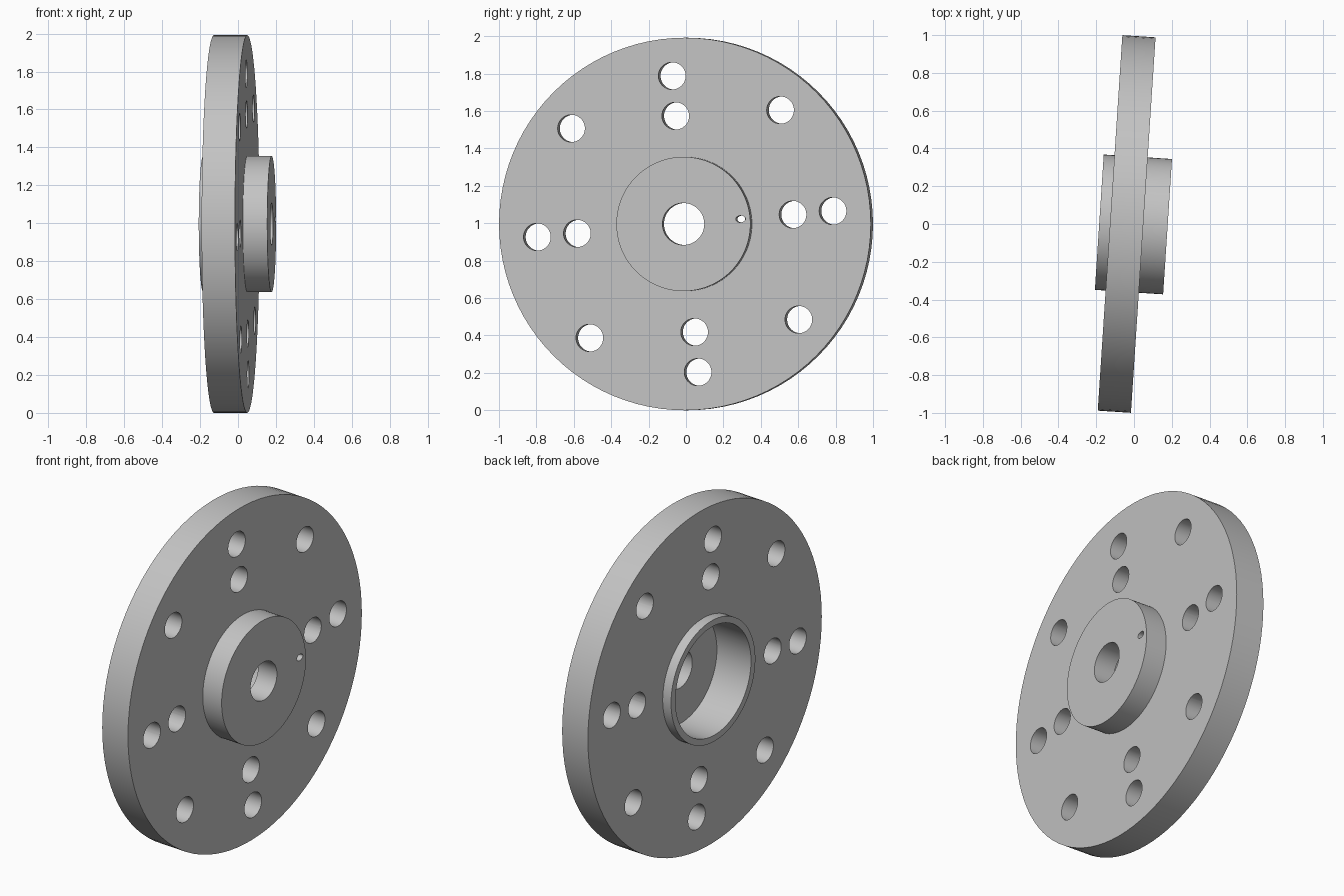
import bpy, bmesh, math
from mathutils import Matrix, Vector

if "Cube" in bpy.data.objects:
    bpy.data.objects.remove(bpy.data.objects["Cube"], do_unlink=True)

TILT = math.radians(3.75)
RADIUS = 0.996
PLATE = (-0.127, 0.049)      # plate faces along the axle
HUB = (-0.184, 0.178)        # hub ends along the axle
HUB_R, POCKET_R, BORE_R = 0.359, 0.322, 0.112

steel = bpy.data.materials.new("plain grey metal")
steel.diffuse_color = (0.55, 0.55, 0.55, 1)
steel.use_nodes = True
steel.node_tree.nodes["Principled BSDF"].inputs["Base Color"].default_value = (0.55, 0.55, 0.55, 1)


def make_object(name, bm):
    bmesh.ops.recalc_face_normals(bm, faces=bm.faces)
    mesh = bpy.data.meshes.new(name)
    bm.to_mesh(mesh)
    bm.free()
    mesh.materials.append(steel)
    obj = bpy.data.objects.new(name, mesh)
    bpy.context.collection.objects.link(obj)
    return obj


def lathe(name, profile, sides):
    """Revolve a closed (radius, height) profile about z."""
    bm = bmesh.new()
    rings = [[bm.verts.new((r * math.cos(t), r * math.sin(t), h)) for r, h in profile]
             for t in (math.tau * i / sides for i in range(sides))]
    n = len(profile)
    for i, ring in enumerate(rings):
        nxt = rings[(i + 1) % sides]
        for j in range(n):
            k = (j + 1) % n
            bm.faces.new((ring[j], nxt[j], nxt[k], ring[k]))
    return make_object(name, bm)


def add_cutter(bm, dist, angle, radius, low, high, stretch=1.0):
    """Round or radially stretched cutter at a polar position."""
    place = (Matrix.Rotation(angle, 4, "Z")
             @ Matrix.Translation((dist, 0, (low + high) / 2))
             @ Matrix.Diagonal((stretch, 1, 1, 1)))
    bmesh.ops.create_cone(bm, cap_ends=True, segments=40, radius1=radius,
                          radius2=radius, depth=high - low, matrix=place)


# Flange plate and hub, with a deep pocket on one side and a bore through
flange = lathe("hub_flange", [
    (POCKET_R, HUB[0]), (HUB_R, HUB[0]), (HUB_R, PLATE[0]), (RADIUS, PLATE[0]),
    (RADIUS, PLATE[1]), (HUB_R, PLATE[1]), (HUB_R, HUB[1]), (BORE_R, HUB[1]),
    (BORE_R, PLATE[1]), (POCKET_R, PLATE[1])], 96)

# Bolt holes: eight on the outer circle, four on the inner, and a pin hole
bm = bmesh.new()
start = math.radians(5)
for count, dist in ((8, 0.795), (4, 0.58)):
    for i in range(count):
        add_cutter(bm, dist, start + math.tau * i / count, 0.073, -0.3, 0.3)
add_cutter(bm, 0.308, start, 0.018, PLATE[1] - 0.01, 0.3, 1.45)
cutter = make_object("hole_cutter", bm)
cutter.hide_render = True

cut = flange.modifiers.new("holes", "BOOLEAN")
cut.operation = "DIFFERENCE"
cut.solver = "EXACT"
cut.object = cutter
bpy.ops.object.select_all(action="DESELECT")
flange.select_set(True)
bpy.context.view_layer.objects.active = flange
bpy.ops.object.modifier_apply(modifier=cut.name)
bpy.data.objects.remove(cutter, do_unlink=True)
bpy.ops.object.shade_smooth_by_angle(angle=math.radians(30))

# Lay the axle along x, turned slightly towards the front
s, c = math.sin(TILT), math.cos(TILT)
flange.matrix_world = Matrix(((s, 0, c, 0), (c, 0, -s, -0.0025),
                              (0, 1, 0, RADIUS), (0, 0, 0, 1)))
